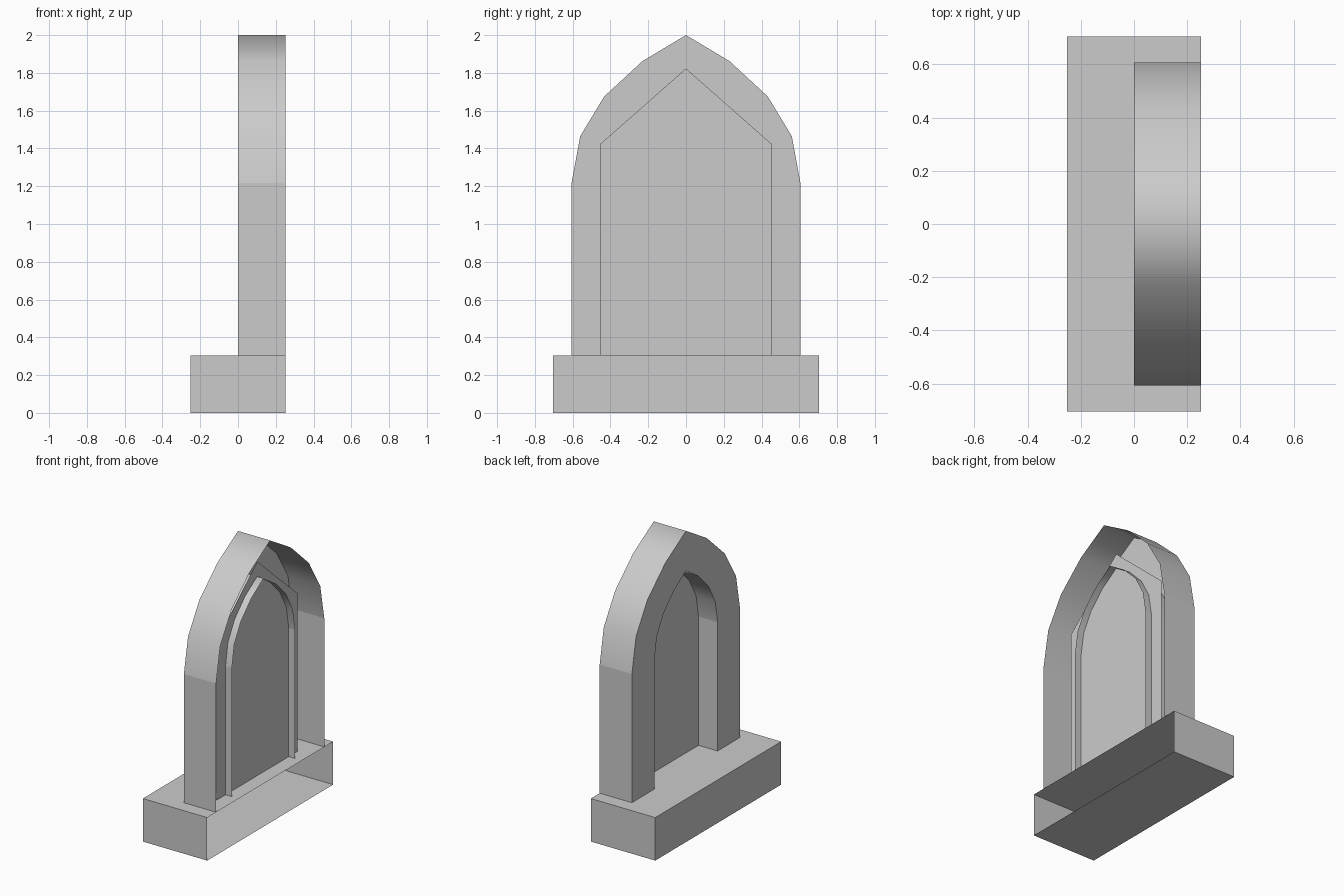
import bpy, bmesh
from mathutils import Vector

if "Cube" in bpy.data.objects:
    bpy.data.objects.remove(bpy.data.objects["Cube"])

stone = bpy.data.materials.new("grey_stone")
stone.use_nodes = True
grey = (0.6, 0.6, 0.6, 1)
stone.diffuse_color = grey
stone.node_tree.nodes["Principled BSDF"].inputs["Base Color"].default_value = grey


def add_object(name, bm, smooth=False):
    for f in bm.faces:
        f.smooth = smooth
    mesh = bpy.data.meshes.new(name)
    bm.to_mesh(mesh)
    bm.free()
    mesh.materials.append(stone)
    obj = bpy.data.objects.new(name, mesh)
    bpy.context.collection.objects.link(obj)
    return obj


def strip(name, edge_a, edge_b, smooth=False):
    """Band of quads between two matching rows of points."""
    bm = bmesh.new()
    a = [bm.verts.new(p) for p in edge_a]
    b = [bm.verts.new(p) for p in edge_b]
    for i in range(len(a) - 1):
        bm.faces.new((a[i], a[i + 1], b[i + 1], b[i]))
    return add_object(name, bm, smooth)


def at_x(x, profile):
    return [Vector((x, y, z)) for y, z in profile]


BASE_TOP, SPRING, PEAK = 0.305, 1.217, 2.0
HALF, INNER_HALF, INNER_PEAK = 0.606, 0.354, 1.717
DEPTH, REVEAL, PANEL_X = 0.2525, 0.2, 0.15

# Pointed arch profile, running from the +y springing over to the -y one
side = [(HALF, SPRING), (0.56, 1.465), (0.433, 1.675), (0.231, 1.862)]
outer = side + [(0, PEAK)] + [(-y, z) for y, z in reversed(side)]
rise = (INNER_PEAK - SPRING) / (PEAK - SPRING)
inner = [(y * INNER_HALF / HALF, SPRING + (z - SPRING) * rise) for y, z in outer]


def with_feet(arch):
    return [(arch[0][0], BASE_TOP)] + arch + [(arch[-1][0], BASE_TOP)]


# Plinth, open on its +x side
bm = bmesh.new()
bmesh.ops.create_cube(bm, size=1)
for v in bm.verts:
    v.co = Vector((v.co.x * 2 * DEPTH, v.co.y * 1.41, (v.co.z + 0.5) * BASE_TOP))
bm.normal_update()
bmesh.ops.delete(bm, geom=[f for f in bm.faces if f.normal.x > 0.9], context='FACES')
add_object("plinth", bm)

# Flat face of the arch surround
strip("arch_face", at_x(0, with_feet(inner)), at_x(0, with_feet(outer)))

# Curved skins: outside of the arch and lining of the opening
strip("arch_outside", at_x(0, outer), at_x(DEPTH, outer), smooth=True)
strip("opening_lining", at_x(REVEAL, inner), at_x(0, inner), smooth=True)

# Straight legs below the springing, outside and lining
for label, i, s in (("left", 0, slice(0, 2)), ("right", -1, slice(-2, None))):
    leg, jamb = with_feet(outer)[s], with_feet(inner)[s]
    strip("leg_outside_" + label, at_x(0, leg), at_x(DEPTH, leg))
    strip("leg_lining_" + label, at_x(REVEAL, jamb), at_x(0, jamb))

# Five-sided panel closing the opening
bm = bmesh.new()
outline = [(-0.453, BASE_TOP), (-0.453, 1.424), (0, 1.823), (0.453, 1.424), (0.453, BASE_TOP)]
bm.faces.new([bm.verts.new(p) for p in at_x(PANEL_X, outline)])
add_object("back_panel", bm)
